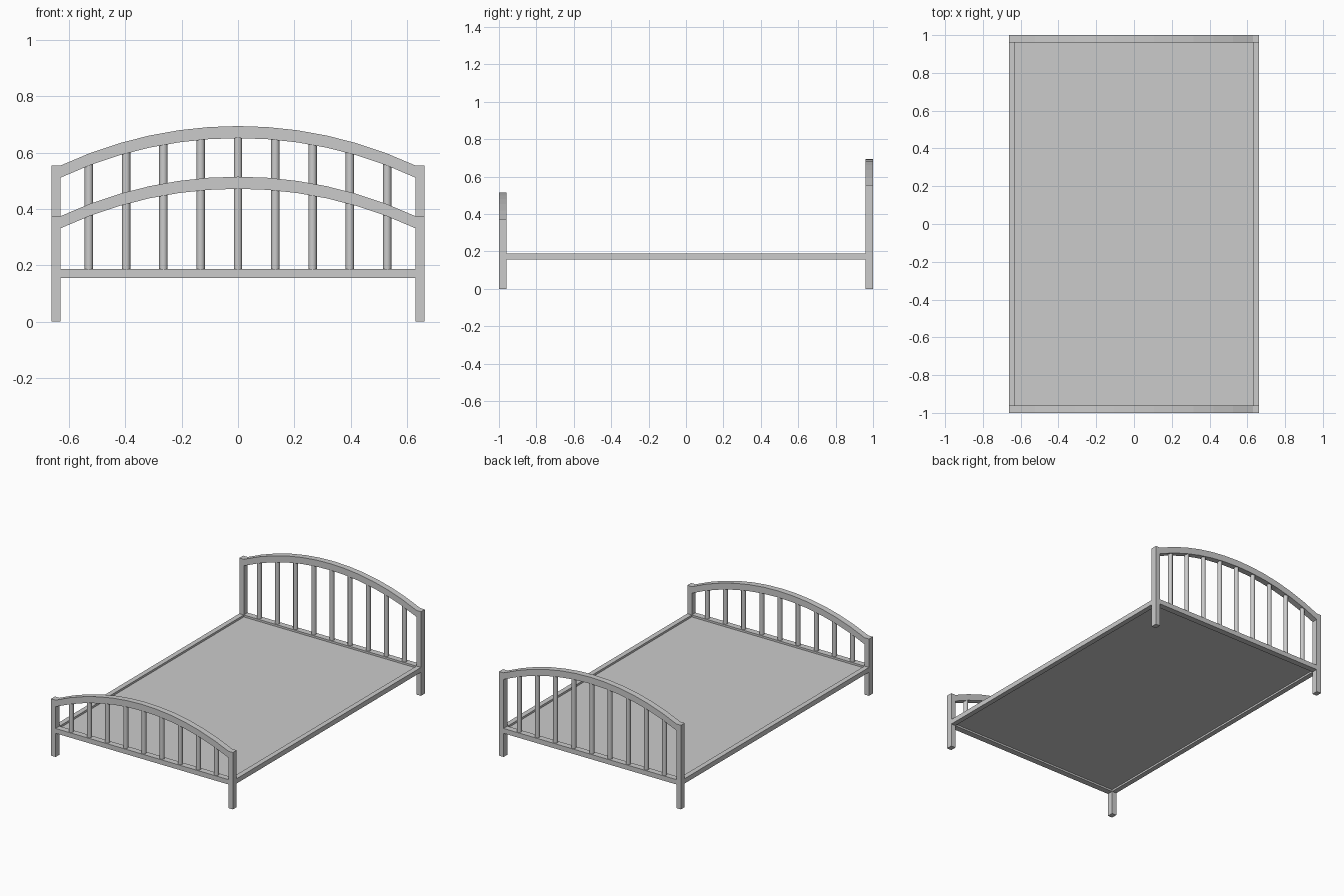
import bpy, bmesh, math

if "Cube" in bpy.data.objects:
    bpy.data.objects.remove(bpy.data.objects["Cube"])

HALF_W, INNER = 0.663, 0.63        # outer and inner faces of the posts
RAIL_LO, RAIL_HI = 0.156, 0.188
RISE = 0.14                        # height of each arch above its posts
BAR = 0.043                        # vertical depth of the arched bar
RADIUS = (INNER ** 2 + RISE ** 2) / (2 * RISE)


def finish(name, bm):
    bmesh.ops.recalc_face_normals(bm, faces=bm.faces)
    mesh = bpy.data.meshes.new(name)
    bm.to_mesh(mesh)
    bm.free()
    obj = bpy.data.objects.new(name, mesh)
    bpy.context.collection.objects.link(obj)
    return obj


def box(name, x0, x1, y0, y1, z0, z1):
    bm = bmesh.new()
    bmesh.ops.create_cube(bm, size=1)
    for v in bm.verts:
        v.co = ((x0 + x1) / 2 + v.co.x * (x1 - x0),
                (y0 + y1) / 2 + v.co.y * (y1 - y0),
                (z0 + z1) / 2 + v.co.z * (z1 - z0))
    return finish(name, bm)


def arch_z(x, post_top):
    return post_top + RISE - RADIUS + math.sqrt(RADIUS ** 2 - x ** 2)


def arch(name, y0, y1, post_top, segments=12):
    xs = [-INNER + 2 * INNER * i / segments for i in range(segments + 1)]
    bm = bmesh.new()
    rings = []
    for x in xs:
        z = arch_z(x, post_top)
        rings.append([bm.verts.new(p) for p in
                      ((x, y0, z), (x, y1, z), (x, y1, z - BAR), (x, y0, z - BAR))])
    for a, b in zip(rings, rings[1:]):
        for i in range(4):
            j = (i + 1) % 4
            bm.faces.new((a[i], a[j], b[j], b[i]))
    bm.faces.new(rings[0])
    bm.faces.new(rings[-1])
    return finish(name, bm)


def spindle(name, x, y, z0, z1):
    bpy.ops.mesh.primitive_cylinder_add(vertices=12, radius=0.015, depth=z1 - z0,
                                        location=(x, y, (z0 + z1) / 2))
    bpy.context.object.name = name
    bpy.ops.object.shade_smooth_by_angle(angle=math.radians(40))


# Headboard and footboard
for part, y0, y1, top in (("headboard", 0.96, 1.0, 0.555),
                          ("footboard", -1.0, -0.96, 0.375)):
    for side, x0, x1 in (("left", -HALF_W, -INNER), ("right", INNER, HALF_W)):
        box(f"{part}_{side}_post", x0, x1, y0, y1, 0, top)
    box(f"{part}_cross_rail", -INNER, INNER, y0, y1, RAIL_LO, RAIL_HI)
    arch(f"{part}_arch", y0, y1, top)
    for i in range(-4, 5):
        x = i * 0.1325
        spindle(f"{part}_spindle_{i + 5}", x, (y0 + y1) / 2,
                RAIL_HI - 0.005, arch_z(x, top) - BAR + 0.012)

# Side rails
for side, x0, x1 in (("left", -HALF_W, -INNER), ("right", INNER, HALF_W)):
    box(f"{side}_side_rail", x0, x1, -0.96, 0.96, RAIL_LO, RAIL_HI)

# Thin base panel recessed between the rails
box("base_panel", -INNER, INNER, -0.96, 0.96, 0.168, 0.175)
